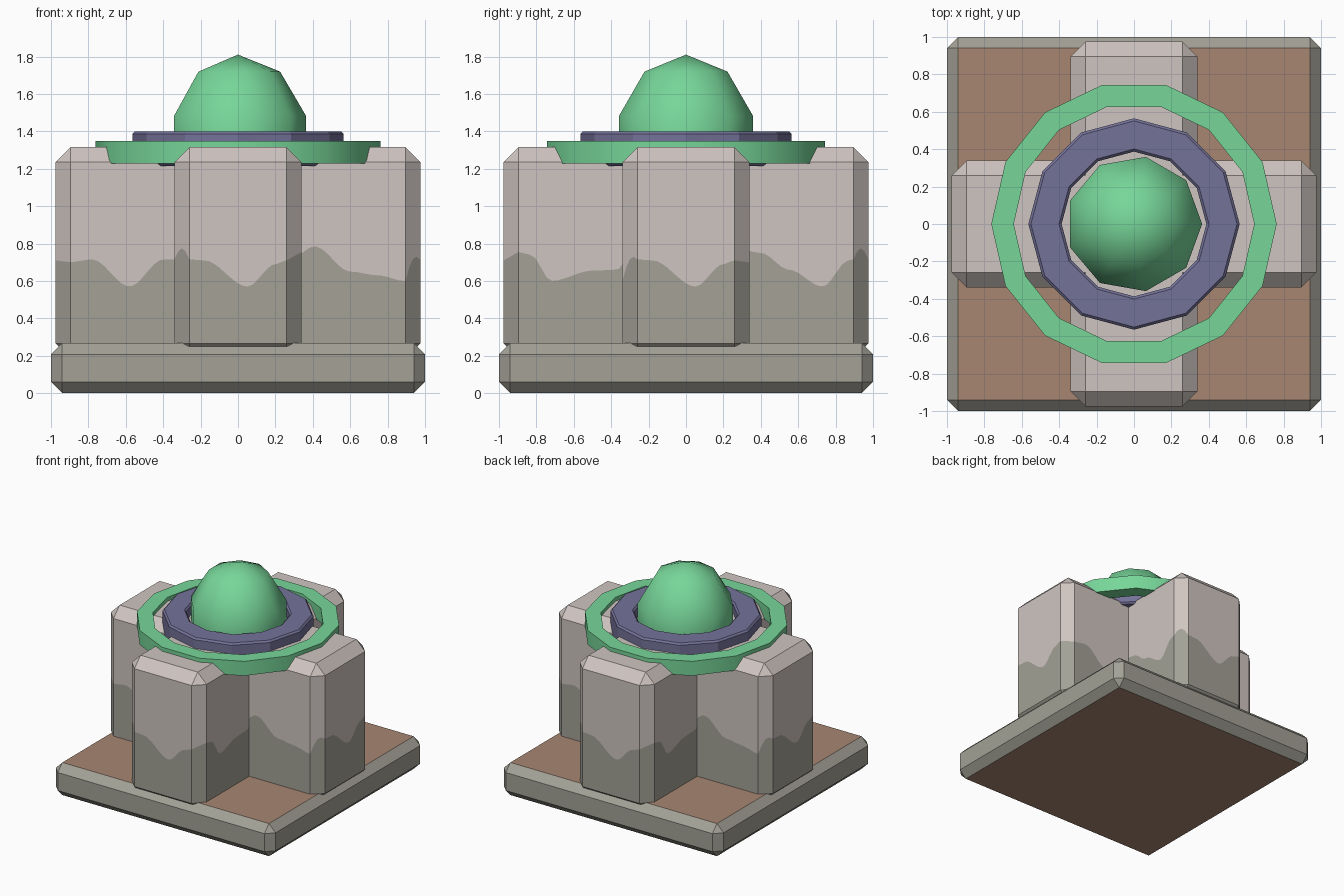
import bpy, bmesh, math

if "Cube" in bpy.data.objects:
    bpy.data.objects.remove(bpy.data.objects["Cube"])


def material(name, rgb):
    lin = [((c / 255 + 0.055) / 1.055) ** 2.4 for c in rgb]
    m = bpy.data.materials.new(name)
    m.diffuse_color = (*lin, 1)
    m.use_nodes = True
    m.node_tree.nodes["Principled BSDF"].inputs["Base Color"].default_value = m.diffuse_color
    return m


PALE = material("pale stone", (207, 197, 193))
GREY = material("grey stone", (163, 161, 150))
BROWN = material("brown floor", (167, 134, 114))
PURPLE = material("purple metal", (116, 114, 153))
GREEN = material("green crystal", (119, 214, 153))


def finish(bm, name, *mats):
    bmesh.ops.recalc_face_normals(bm, faces=bm.faces)
    me = bpy.data.meshes.new(name)
    bm.to_mesh(me)
    bm.free()
    for m in mats:
        me.materials.append(m)
    ob = bpy.data.objects.new(name, me)
    bpy.context.collection.objects.link(ob)
    return ob


def lerp_table(table, u):
    for (a, za), (b, zb) in zip(table, table[1:]):
        if u <= b:
            t = max(0, (u - a) / (b - a))
            t = t * t * (3 - 2 * t)
            return za + (zb - za) * t
    return table[-1][1]


def ring_loft(bm, rings):
    """Skin a list of closed rings of equal length; returns rows of faces."""
    vs = [[bm.verts.new(p) for p in r] for r in rings]
    n = len(rings[0])
    return [[bm.faces.new((a[i], a[(i + 1) % n], b[(i + 1) % n], b[i])) for i in range(n)]
            for a, b in zip(vs, vs[1:])], vs


# base slab: chamfered block with brown top and bottom
bm = bmesh.new()
bmesh.ops.create_cube(bm, size=1)
for v in bm.verts:
    v.co = (v.co.x * 2, v.co.y * 2, (v.co.z + 0.5) * 0.268)
bmesh.ops.bevel(bm, geom=bm.edges[:], offset=0.06, segments=1, affect='EDGES')
bm.normal_update()
for f in bm.faces:
    f.material_index = 1 if abs(f.normal.z) > 0.9 else 0
finish(bm, "base_slab", GREY, BROWN)

# paint line heights: (position along the side, z)
END = [(-0.26, 0.715), (-0.18, 0.71), (0.05, 0.57), (0.2, 0.69), (0.26, 0.71)]
LONG_X = [(-0.9, 0.7), (-0.78, 0.715), (-0.58, 0.57), (-0.4, 0.715), (0.26, 0.70),
          (0.41, 0.785), (0.6, 0.65), (0.75, 0.63), (0.89, 0.60)]
LONG_Y = [(-0.9, 0.755), (-0.83, 0.74), (-0.72, 0.6), (-0.5, 0.655), (-0.37, 0.66), (-0.28, 0.76),
          (0.28, 0.77), (0.4, 0.75), (0.55, 0.66), (0.73, 0.57), (0.87, 0.71), (0.9, 0.715)]
L, W, C = 0.975, 0.34, 0.08


def stone_block(name, long_table, turned):
    # half outline (front side then right end), the other half is its half turn
    half = []
    n = 60
    for i in range(n):
        u = (L - C) * (2 * i / n - 1)
        half.append((u, -W, lerp_table(long_table, u)))
    for i in range(4):
        t = i / 4
        z = long_table[-1][1] * (1 - t) + END[0][1] * t + 0.06 * math.sin(math.pi * t)
        half.append((L - C + C * t, -W + C * t, z))
    for i in range(20):
        u = (W - C) * (2 * i / 20 - 1)
        half.append((L, u, lerp_table(END, u)))
    for i in range(4):
        t = i / 4
        z = END[-1][1] * (1 - t) + long_table[0][1] * t
        half.append((L - C * t, W - C + C * t, z))
    out = half + [(-x, -y, z) for x, y, z in half]

    def inner(x, y, z):
        return (max(-L + C, min(L - C, x)), max(-W + C, min(W - C, y)), z)

    rings = [[inner(x, y, 0.185) for x, y, z in out],
             [(x, y, 0.265) for x, y, z in out],
             out,
             [(x, y, 1.235) for x, y, z in out],
             [inner(x, y, 1.315) for x, y, z in out]]
    bm = bmesh.new()
    rows, vs = ring_loft(bm, rings)
    for row in rows[:2]:
        for f in row:
            f.material_index = 1
    bm.faces.new(vs[0][::-1]).material_index = 1
    bm.faces.new(vs[-1])
    bmesh.ops.remove_doubles(bm, verts=bm.verts, dist=1e-4)
    bmesh.ops.dissolve_degenerate(bm, edges=bm.edges, dist=1e-4)
    if turned:
        for v in bm.verts:
            v.co = (-v.co.y, v.co.x, v.co.z)
    finish(bm, name, PALE, GREY)


# cross-shaped body from two crossing blocks
stone_block("body_block_sideways", LONG_X, False)
# the turned block's long side faces right, so its table runs along y
stone_block("body_block_lengthways", LONG_Y, True)


def ring(name, sides, profile, mat):
    """Turn a closed (radius, z) profile into a ring."""
    bm = bmesh.new()
    rings = []
    for r, z in profile + profile[:1]:
        rings.append([(r * math.cos(2 * math.pi * i / sides), r * math.sin(2 * math.pi * i / sides), z)
                      for i in range(sides)])
    ring_loft(bm, rings)
    bmesh.ops.remove_doubles(bm, verts=bm.verts, dist=1e-5)
    return finish(bm, name, mat)


# outer green ring
outer = ring("outer_ring", 14, [(0.763, 1.228), (0.763, 1.347), (0.643, 1.347), (0.643, 1.228)], GREEN)
bpy.context.view_layer.objects.active = outer
outer.select_set(True)
bpy.ops.object.shade_smooth_by_angle(angle=math.radians(28))

# inner purple collar with small chamfers
b = 0.014
ring("inner_collar", 12, [(0.565 - b, 1.215), (0.565, 1.215 + b), (0.565, 1.4 - b), (0.565 - b, 1.4),
                          (0.387 + b, 1.4), (0.387, 1.4 - b), (0.387, 1.215 + b), (0.387 + b, 1.215)], PURPLE)

# faceted-outline smooth dome
bm = bmesh.new()
bmesh.ops.create_uvsphere(bm, u_segments=9, v_segments=5, radius=1)
for v in bm.verts:
    v.co = (v.co.x * 0.383, v.co.y * 0.383, 1.335 + v.co.z * 0.475)
far = max(bm.verts, key=lambda v: v.co.x).co
turn = -math.atan2(far.y, far.x)
for v in bm.verts:
    x, y = v.co.x, v.co.y
    v.co.x = x * math.cos(turn) - y * math.sin(turn)
    v.co.y = x * math.sin(turn) + y * math.cos(turn)
for f in bm.faces:
    f.smooth = True
finish(bm, "dome", GREEN)
